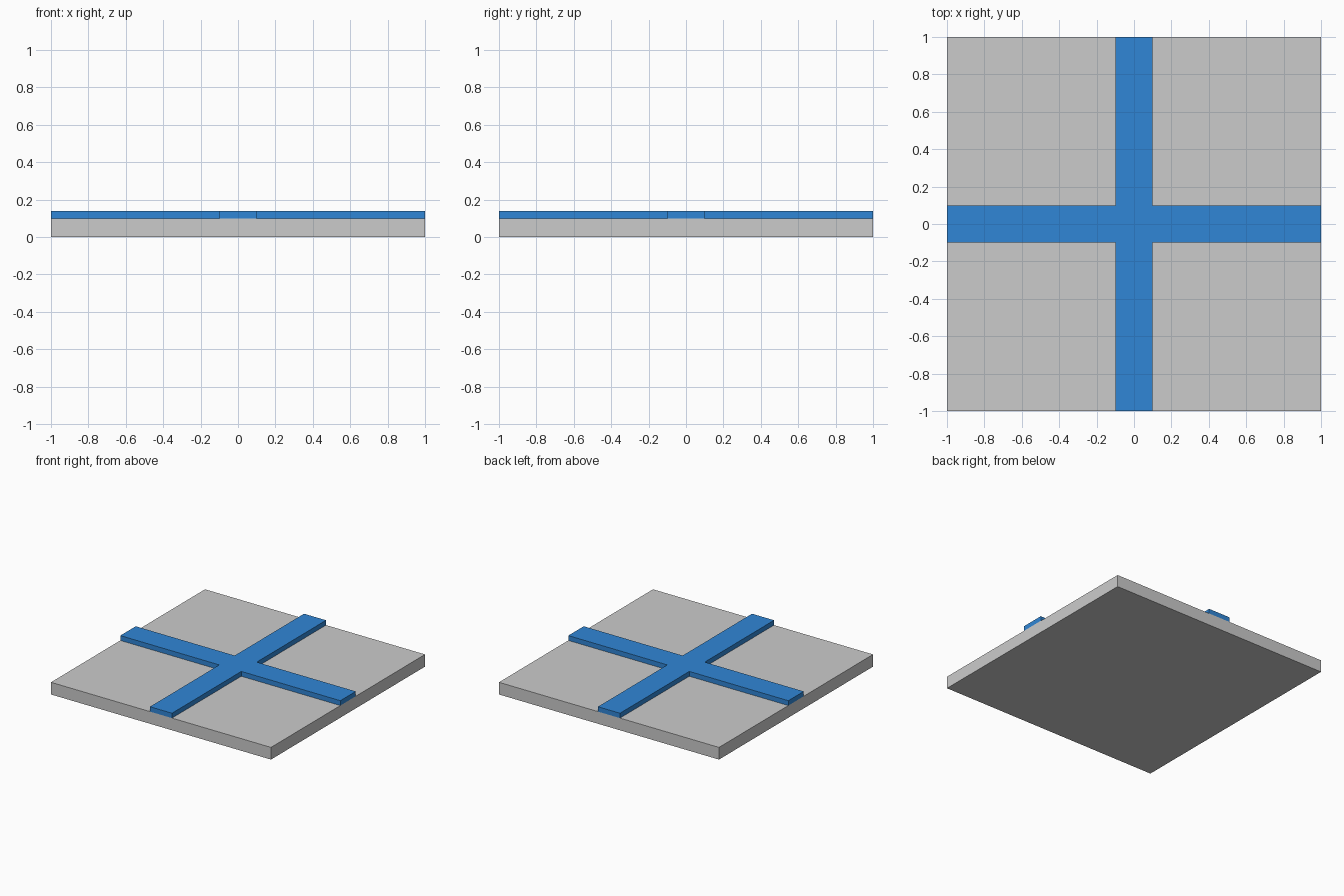
import bpy, bmesh
from mathutils import Vector

if "Cube" in bpy.data.objects:
    bpy.data.objects.remove(bpy.data.objects["Cube"])

HALF, SLAB, TOP, ARM = 1.0, 0.10, 0.14, 0.10


def extruded(name, outline, z0, z1):
    """Solid made by extruding a flat outline from z0 to z1."""
    bm = bmesh.new()
    face = bm.faces.new([bm.verts.new((x, y, z0)) for x, y in outline])
    out = bmesh.ops.extrude_face_region(bm, geom=[face], use_keep_orig=True)
    verts = [g for g in out["geom"] if isinstance(g, bmesh.types.BMVert)]
    bmesh.ops.translate(bm, verts=verts, vec=Vector((0, 0, z1 - z0)))
    bmesh.ops.recalc_face_normals(bm, faces=bm.faces)
    mesh = bpy.data.meshes.new(name)
    bm.to_mesh(mesh)
    bm.free()
    obj = bpy.data.objects.new(name, mesh)
    bpy.context.collection.objects.link(obj)
    return obj


# Square base tile
extruded("base_tile", [(-HALF, -HALF), (HALF, -HALF), (HALF, HALF), (-HALF, HALF)], 0, SLAB)

# Raised crossing strips: one arm's corners, turned four times
outline = []
arm = [(ARM, -ARM), (HALF, -ARM), (HALF, ARM)]
for _ in range(4):
    outline += arm
    arm = [(-y, x) for x, y in arm]
cross = extruded("crossing_strips", outline, SLAB, TOP)

blue = bpy.data.materials.new("blue")
blue.diffuse_color = (0.03, 0.24, 0.67, 1)
blue.use_nodes = True
blue.node_tree.nodes["Principled BSDF"].inputs["Base Color"].default_value = blue.diffuse_color
cross.data.materials.append(blue)
